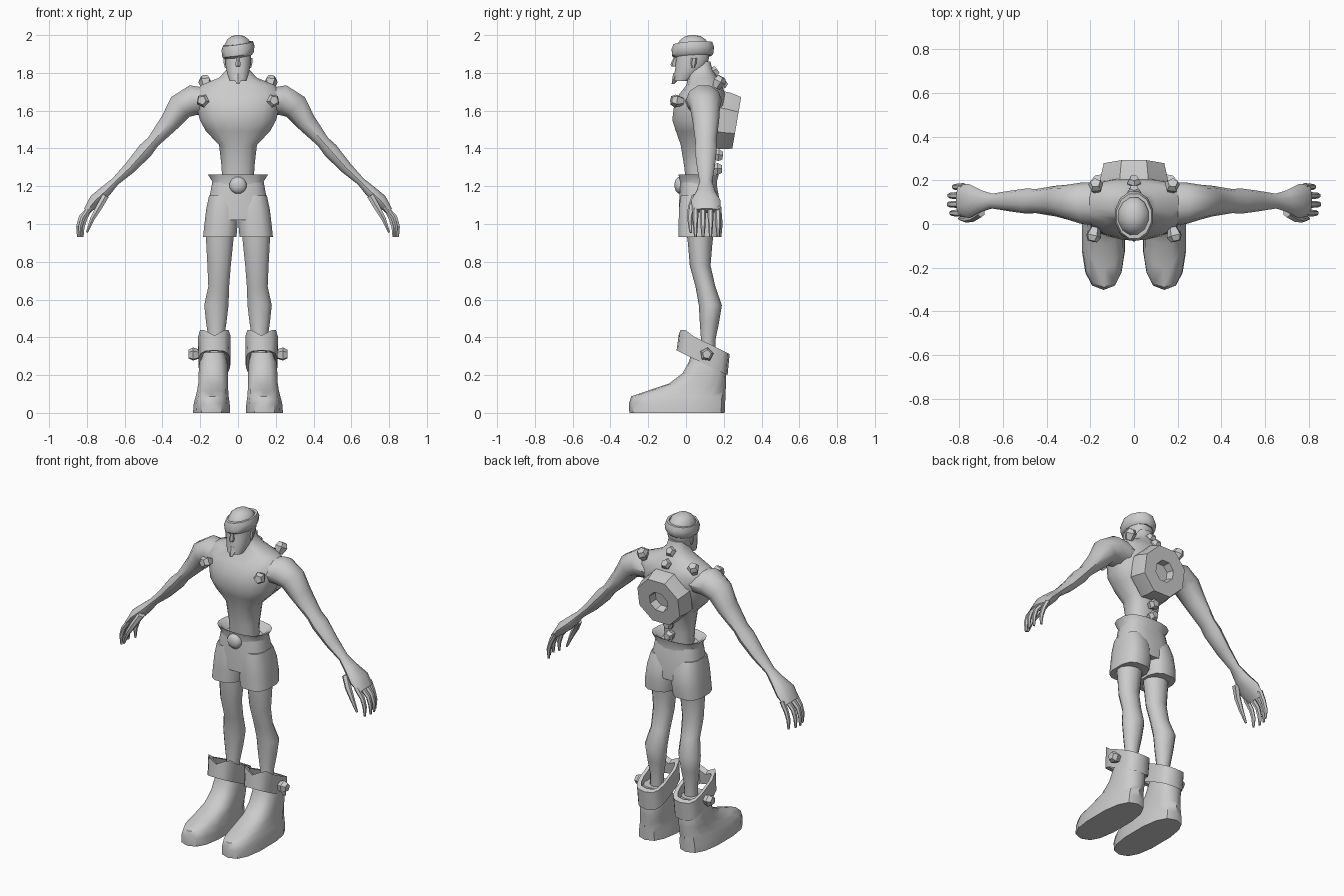
import bpy, bmesh, math
from mathutils import Vector as V

clay = bpy.data.materials.new("light_grey")
clay.diffuse_color = (0.6, 0.6, 0.6, 1)
X, Y, Z = V((1, 0, 0)), V((0, 1, 0)), V((0, 0, 1))


def finish(name, bm, mirror=False, angle=42):
    bmesh.ops.recalc_face_normals(bm, faces=bm.faces)
    me = bpy.data.meshes.new(name)
    bm.to_mesh(me)
    bm.free()
    me.materials.append(clay)
    ob = bpy.data.objects.new(name, me)
    bpy.context.collection.objects.link(ob)
    bpy.ops.object.select_all(action='DESELECT')
    ob.select_set(True)
    bpy.context.view_layer.objects.active = ob
    bpy.ops.object.shade_smooth_by_angle(angle=math.radians(angle))
    if mirror:
        ob.modifiers.new("mirror", 'MIRROR')
    return ob


def loft(name, rings, n=12, p=2.0, mirror=False, angle=42, closed=False, edit=None):
    """Skin rings given as (centre, half axis u, half axis v); p is the superellipse power."""
    bm = bmesh.new()
    loops = []
    for c, u, v in rings:
        loop = []
        for i in range(n):
            a = 2 * math.pi * (i + 0.5) / n
            cu, sv = math.cos(a), math.sin(a)
            cu = math.copysign(abs(cu) ** (2 / p), cu)
            sv = math.copysign(abs(sv) ** (2 / p), sv)
            loop.append(bm.verts.new(c + u * cu + v * sv))
        loops.append(loop)
    pairs = list(zip(loops, loops[1:]))
    if closed:
        pairs.append((loops[-1], loops[0]))
    for a, b in pairs:
        for i in range(n):
            j = (i + 1) % n
            bm.faces.new((a[i], a[j], b[j], b[i]))
    if not closed:
        bm.faces.new(loops[0])
        bm.faces.new(loops[-1])
    if edit:
        for v in bm.verts:
            edit(v)
    return finish(name, bm, mirror, angle)


def stack(rows):
    """Horizontal rings from (z, x0, x1, y0, y1)."""
    return [(V(((a + b) / 2, (c + d) / 2, z)), X * (b - a) / 2, Y * (d - c) / 2)
            for z, a, b, c, d in rows]


def centred(rows):
    return stack([(z, -h, h, c, d) for z, h, c, d in rows])


def limb(rows):
    """Rings across a path in the xz plane from (x, y, z, thickness, depth)."""
    pts = [V(r[:3]) for r in rows]
    out = []
    for i, r in enumerate(rows):
        t = pts[min(i + 1, len(pts) - 1)] - pts[max(i - 1, 0)]
        t.y = 0
        t.normalize()
        out.append((pts[i], V((t.z, 0, -t.x)) * r[3], Y * r[4]))
    return out


def nub(name, loc, direction, mirror=False, s=1.0):
    d = V(direction).normalized()
    u = d.orthogonal().normalized()
    w = d.cross(u)
    loft(name, [(V(loc) + d * h * s, u * r * s, w * r * s) for h, r in
                ((-.015, .022), (.025, .037), (.05, .024))], 5, mirror=mirror, angle=25)


# torso and neck
loft("torso", centred([
    (1.20, .085, .00, .13), (1.30, .088, -.01, .135), (1.42, .102, -.03, .155),
    (1.49, .172, -.055, .18), (1.55, .205, -.075, .2), (1.63, .225, -.065, .215),
    (1.69, .24, -.035, .21), (1.735, .20, .0, .19), (1.775, .10, .01, .165),
    (1.82, .06, .02, .14), (1.86, .05, .03, .13)]), 16, 2.4)

# arms and hands
loft("arm", limb([
    (.15, .09, 1.65, .07, .10), (.24, .095, 1.655, .085, .095), (.305, .10, 1.62, .075, .08),
    (.36, .105, 1.54, .056, .07), (.45, .105, 1.435, .036, .055), (.49, .105, 1.39, .043, .058),
    (.57, .105, 1.30, .034, .047), (.65, .105, 1.225, .023, .034), (.70, .105, 1.175, .032, .05),
    (.755, .105, 1.125, .036, .078), (.80, .108, 1.07, .02, .072)]), 10, mirror=True)
for i in range(4):
    y = .05 + .04 * i
    tip = (0, .012, .008, -.012)[i]
    loft(f"finger_{i + 1}", limb([
        (.78, y, 1.09, .016, .018), (.82 + tip, y, 1.035, .014, .015),
        (.835 + tip, y, .985, .012, .013), (.835 + tip, y, .93, .006, .007)]), 6, mirror=True)
loft("thumb", limb([
    (.70, .055, 1.15, .02, .025), (.735, .03, 1.09, .019, .02),
    (.77, .02, 1.03, .014, .014), (.80, .025, .955, .006, .007)]), 6, mirror=True)

# shorts: hips, legs of the shorts, flared waistband, round buckle
loft("shorts_hips", centred([
    (1.02, .165, -.038, .18), (1.12, .158, -.038, .18), (1.22, .138, -.03, .162)]), 16, 2.8)
loft("shorts_leg", stack([
    (.93, .006, .187, -.042, .19), (1.0, .0, .18, -.042, .197),
    (1.08, .0, .17, -.04, .19), (1.15, .01, .155, -.03, .165)]), 12, 2.8, True)
loft("waistband", centred([
    (1.19, .142, -.032, .165), (1.225, .138, -.032, .165), (1.262, .162, -.042, .175),
    (1.255, .14, -.03, .16), (1.21, .10, -.01, .13)]), 16, 2.6)
loft("buckle", [(V((0, y, 1.205)), X * r, Z * r) for y, r in
                ((-.02, .046), (-.04, .046), (-.053, .034), (-.06, .015))], 12)

# legs
loft("leg", stack([
    (.98, .015, .175, .0, .15), (.90, .022, .172, .01, .14), (.78, .035, .165, .02, .13),
    (.67, .044, .16, .05, .155), (.57, .047, .182, .068, .19), (.48, .058, .172, .073, .175),
    (.38, .075, .157, .08, .155), (.25, .08, .155, .07, .16)]), 10, mirror=True)

# boots with tilted open cuffs
loft("boot", stack([
    (0, .04, .24, -.30, .205), (.05, .042, .236, -.302, .207), (.088, .048, .226, -.29, .209),
    (.118, .05, .218, -.20, .21), (.155, .052, .212, -.09, .212), (.21, .052, .21, -.018, .213),
    (.27, .056, .205, .015, .20), (.32, .07, .19, .03, .185)]), 14, 2.6, True)


def raise_corners(v):
    # the front edge rises into two points
    if v.co.y < .03 and v.co.z > .375:
        v.co.z += .05 * abs(v.co.x - .125) / .08 - .035


slope = V((0, .135, -.066))
loft("boot_cuff", [
    (V((.125, .085, .265)), X * .085, slope), (V((.125, .096, .378)), X * .088, slope),
    (V((.125, .096, .375)), X * .068, slope * .8), (V((.125, .085, .275)), X * .066, slope * .8)],
    14, 3.2, True, closed=True, edit=raise_corners)
nub("cuff_stud", (.212, .11, .31), (1, 0, 0), True)

# head, nose, beard
loft("head", centred([
    (1.757, .046, -.062, .01), (1.79, .057, -.064, .06), (1.83, .066, -.058, .11),
    (1.88, .07, -.055, .125), (1.93, .07, -.05, .125)]), 12, 2.6)
loft("nose", centred([
    (1.835, .012, -.078, -.04), (1.845, .016, -.082, -.04), (1.90, .007, -.058, -.04)]), 6)
loft("beard", centred([
    (1.742, .008, -.076, -.062), (1.775, .028, -.072, -.03), (1.80, .025, -.066, -.03)]), 6)
loft("ear", stack([
    (1.825, .055, .07, .03, .045), (1.85, .055, .077, .025, .055),
    (1.88, .055, .078, .025, .06)]), 6, mirror=True)

# knitted cap with a lopsided rolled brim
loft("cap", centred([
    (1.90, .074, -.058, .13), (1.945, .075, -.055, .13), (1.978, .058, -.03, .105),
    (1.994, .035, -.005, .08), (2.0, .012, .02, .05)]), 12)


def lean(v):
    v.co.z += .14 * v.co.x + .06 * (v.co.y - .03)


loft("cap_brim", centred([
    (1.885, .074, -.062, .135), (1.897, .086, -.077, .148), (1.93, .09, -.08, .152),
    (1.955, .082, -.07, .142), (1.955, .068, -.05, .125), (1.89, .064, -.05, .12)]),
    12, closed=True, edit=lean)

# octagonal back unit with a recessed socket
axis = V((0, .985, -.17))
up = V((0, .17, .985))
base = V((0, .185, 1.55))
loft("back_unit", [(base + axis * h, X * r, up * r) for h, r in
                   ((-.02, .165), (.022, .165), (.085, .15), (.085, .065), (.04, .055))], 8, angle=25)

# studs on chest, shoulders, nape and lower spine
nub("chest_stud", (.18, -.03, 1.65), (.25, -1, .1), True)
nub("shoulder_stud", (.172, .165, 1.735), (.1, .5, .9), True)
nub("nape_stud", (0, .13, 1.79), (0, .8, .6), s=.9)
nub("upper_back_stud", (0, .175, 1.73), (0, .8, .6), s=.9)
nub("spine_stud", (0, .15, 1.365), (0, 1, -.1), s=.9)
nub("lower_spine_stud", (0, .145, 1.29), (0, 1, 0), s=.9)
